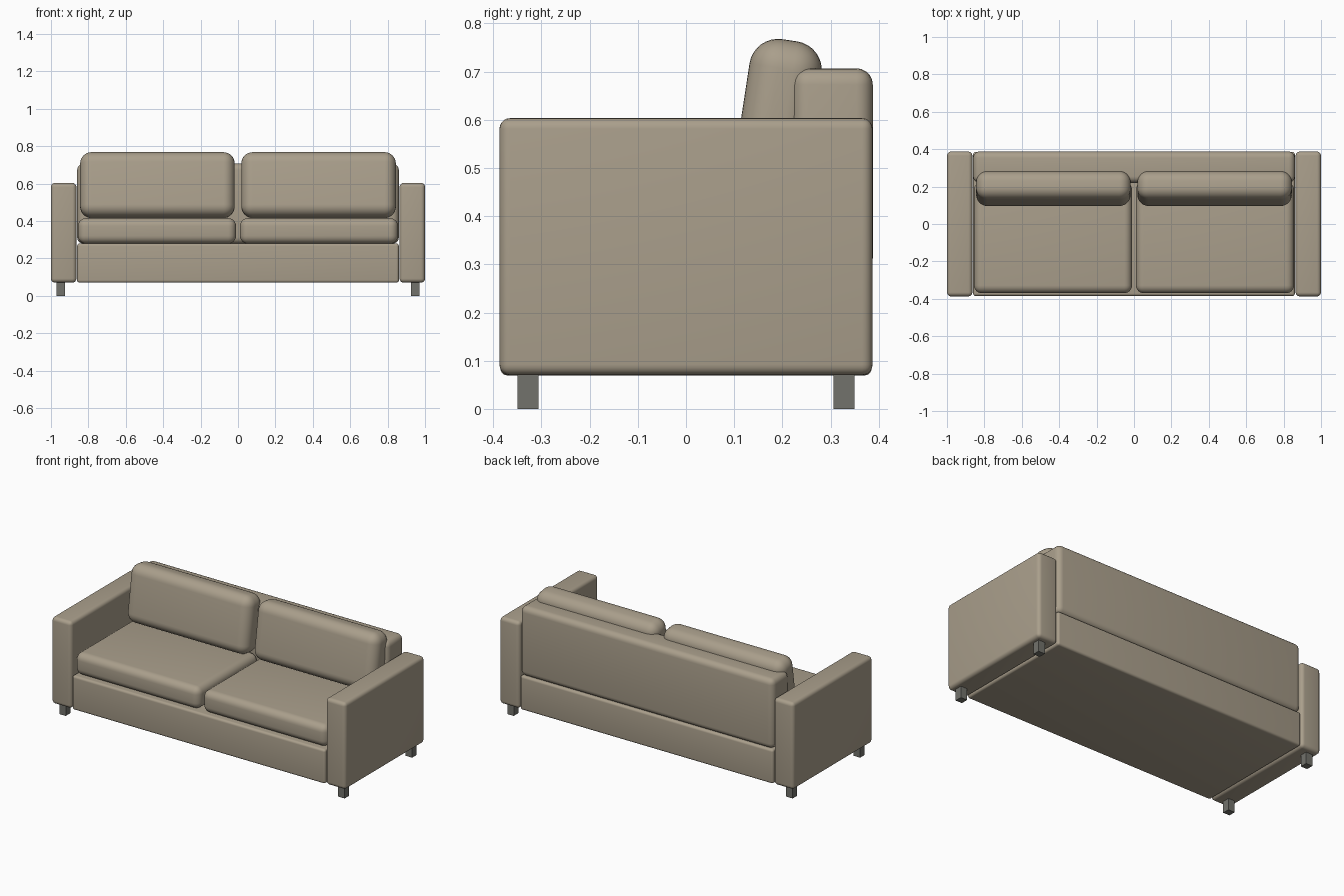
import bpy
import math

if "Cube" in bpy.data.objects:
    bpy.data.objects.remove(bpy.data.objects["Cube"], do_unlink=True)


def make_material(name, rgb):
    mat = bpy.data.materials.new(name)
    mat.use_nodes = True
    colour = (*rgb, 1)
    mat.diffuse_color = colour
    mat.node_tree.nodes["Principled BSDF"].inputs["Base Color"].default_value = colour
    return mat


fabric = make_material("beige fabric", (0.40, 0.345, 0.26))
leg_grey = make_material("leg grey", (0.17, 0.17, 0.15))


def box(name, centre, size, mat, radius=0, segments=5, tilt=0):
    """Box with optional rounded edges, leaning back by tilt degrees."""
    bpy.ops.mesh.primitive_cube_add(size=1, location=centre)
    obj = bpy.context.object
    obj.name = name
    obj.scale = size
    bpy.ops.object.transform_apply(location=False, rotation=False, scale=True)
    obj.rotation_euler.x = math.radians(-tilt)
    obj.data.materials.append(mat)
    if radius:
        bevel = obj.modifiers.new("rounded edges", "BEVEL")
        bevel.width = radius
        bevel.segments = segments
        bpy.ops.object.modifier_apply(modifier=bevel.name)
        bpy.ops.object.shade_smooth_by_angle(angle=math.radians(35))
    return obj


# Frame
box("base", (0, 0, 0.175), (1.72, 0.77, 0.21), fabric, 0.014)
box("backrest", (0, 0.304, 0.493), (1.72, 0.167, 0.428), fabric, 0.034)

# Parts repeated on both sides
for side, s in (("right", -1), ("left", 1)):
    box(f"{side}_arm", (s * 0.932, 0, 0.337), (0.136, 0.774, 0.533), fabric, 0.022)
    box(f"{side}_seat_cushion", (s * 0.433, -0.073, 0.347),
        (0.845, 0.594, 0.136), fabric, 0.042, 6)
    box(f"{side}_back_cushion", (s * 0.431, 0.189, 0.592),
        (0.826, 0.151, 0.35), fabric, 0.06, 8, tilt=8.7)
    for end, y in (("front", -0.328), ("back", 0.328)):
        box(f"{side}_{end}_leg", (s * 0.948, y, 0.0375), (0.044, 0.044, 0.075), leg_grey)
